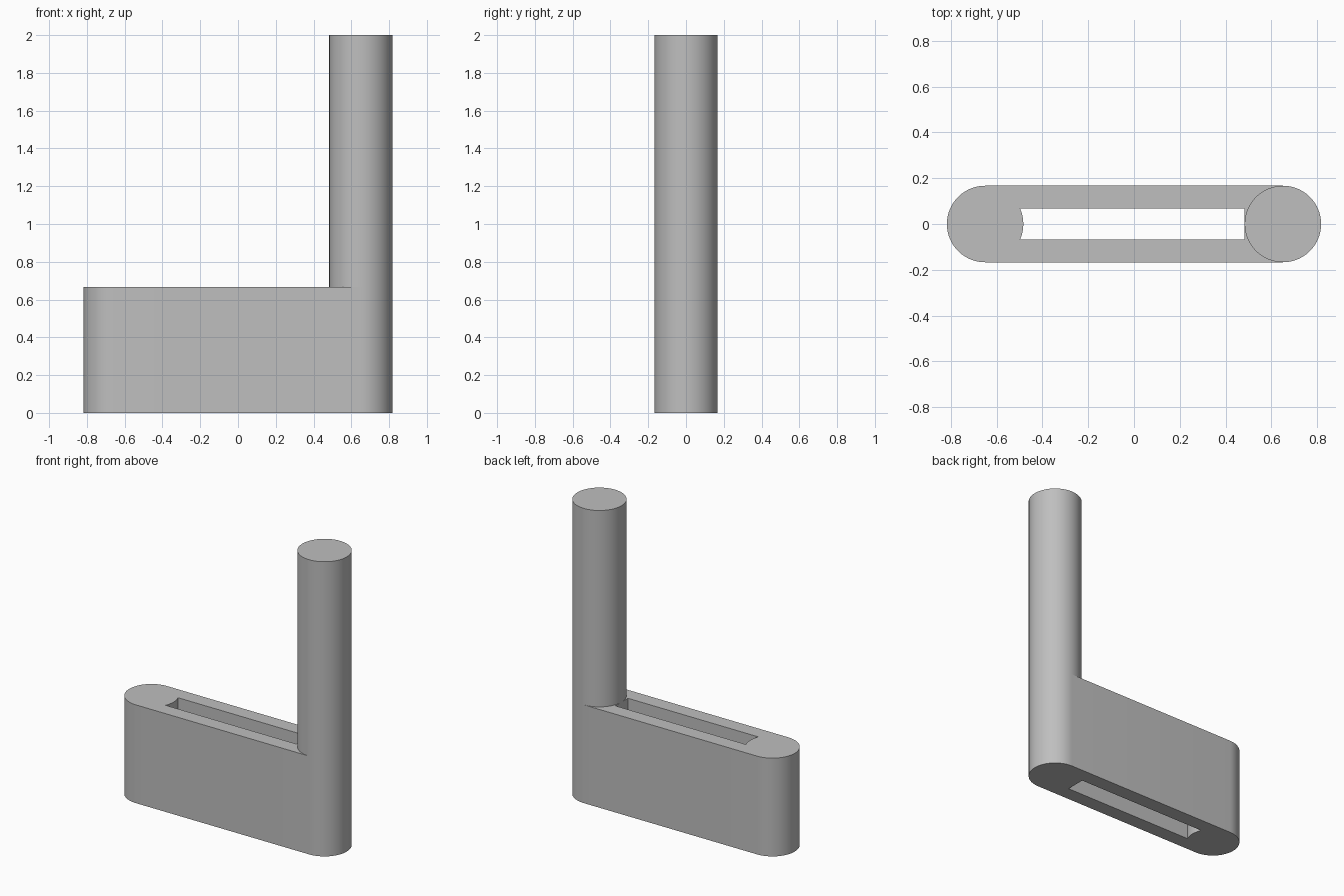
import bpy, bmesh
from math import cos, sin, pi, asin

cube = bpy.data.objects.get("Cube")
if cube:
    bpy.data.objects.remove(cube, do_unlink=True)

RADIUS = 0.167       # post and rounded base ends
CENTRE = 0.65        # distance of the end centres from the middle
BASE_TOP = 0.667
POST_TOP = 2.0
SLOT_HALF = 0.067
STEPS = 32           # segments per half circle

grey = bpy.data.materials.new("plain_grey")
grey.use_nodes = True
colour = (0.52, 0.52, 0.52, 1)
grey.diffuse_color = colour
grey.node_tree.nodes["Principled BSDF"].inputs["Base Color"].default_value = colour


def arc(cx, start, end, steps):
    return [(cx + RADIUS * cos(start + (end - start) * i / steps),
             RADIUS * sin(start + (end - start) * i / steps))
            for i in range(steps + 1)]


def prism(name, loops, bottom, top):
    """Extrude closed outlines (the first is outer, the rest are holes)."""
    bm = bmesh.new()
    edges = []
    for loop in loops:
        verts = [bm.verts.new((x, y, bottom)) for x, y in loop]
        edges += [bm.edges.new((a, b)) for a, b in zip(verts, verts[1:] + verts[:1])]
    fill = bmesh.ops.triangle_fill(bm, edges=edges, use_beauty=True)
    faces = [f for f in fill["geom"] if isinstance(f, bmesh.types.BMFace)]
    result = bmesh.ops.extrude_face_region(bm, geom=faces, use_keep_orig=True)
    moved = [v for v in result["geom"] if isinstance(v, bmesh.types.BMVert)]
    bmesh.ops.translate(bm, verts=moved, vec=(0, 0, top - bottom))
    bmesh.ops.recalc_face_normals(bm, faces=bm.faces)
    mesh = bpy.data.meshes.new(name)
    bm.to_mesh(mesh)
    bm.free()
    mesh.materials.append(grey)
    obj = bpy.data.objects.new(name, mesh)
    bpy.context.collection.objects.link(obj)
    bpy.ops.object.select_all(action="DESELECT")
    obj.select_set(True)
    bpy.context.view_layer.objects.active = obj
    bpy.ops.object.shade_smooth_by_angle(angle=pi / 6)
    return obj


# Base: rounded bar with a through slot, whose left end bulges inward
outline = arc(CENTRE, -pi / 2, pi / 2, STEPS) + arc(-CENTRE, pi / 2, 3 * pi / 2, STEPS)
bulge = asin(SLOT_HALF / RADIUS)
slot_right = CENTRE - RADIUS
slot = arc(-CENTRE, -bulge, bulge, 8) + [(slot_right, SLOT_HALF), (slot_right, -SLOT_HALF)]
prism("slotted_base", [outline, slot], 0, BASE_TOP)

# Post: round column rising from the left end of the base
prism("post", [arc(CENTRE, 0, 2 * pi, 2 * STEPS)[:-1]], BASE_TOP, POST_TOP)
